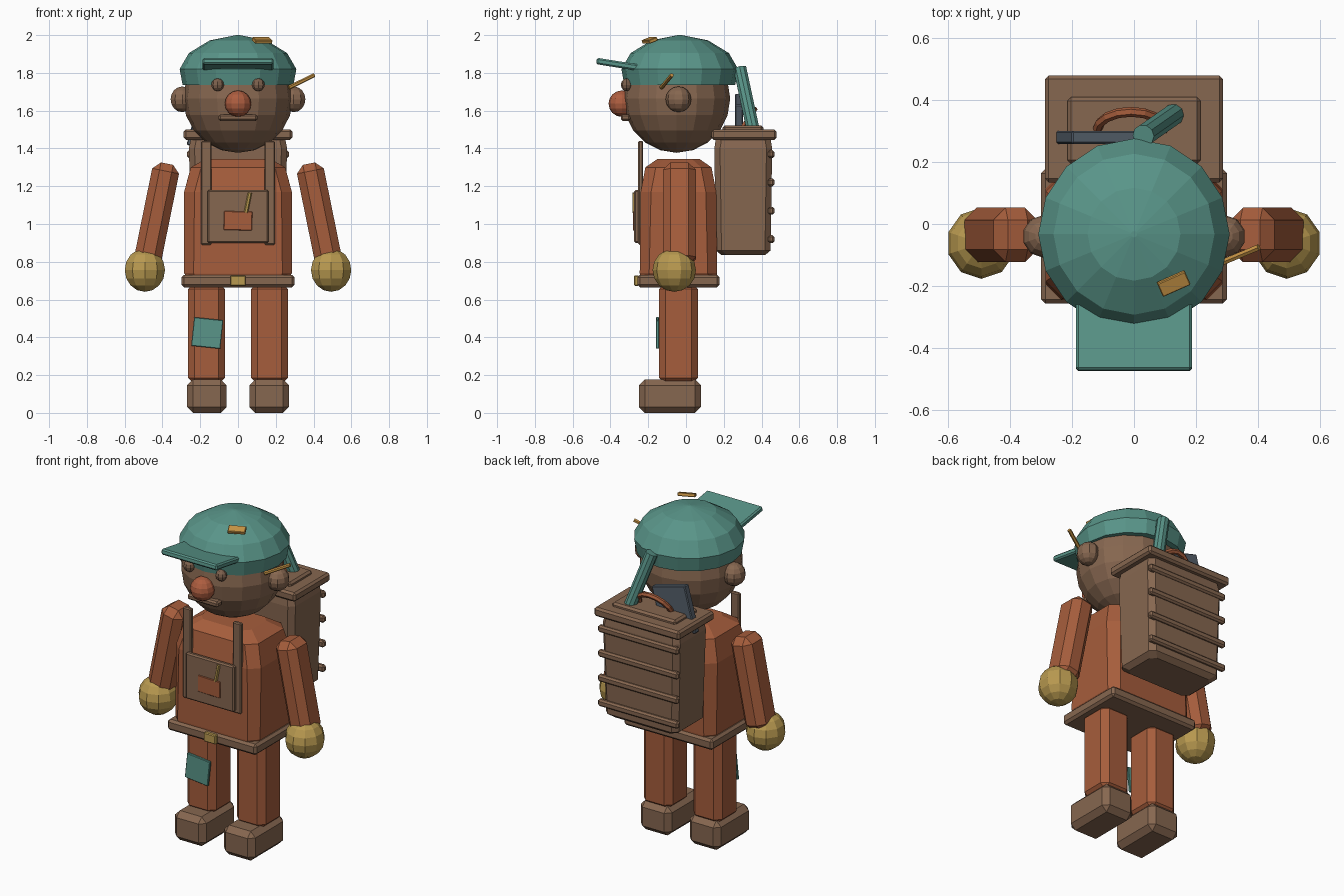
import bpy, bmesh
from math import radians, pi, sin, cos
from mathutils import Vector, Matrix

old = bpy.data.objects.get("Cube")
if old:
    bpy.data.objects.remove(old, do_unlink=True)


def material(name, rgb):
    m = bpy.data.materials.new(name)
    m.use_nodes = True
    m.diffuse_color = (*rgb, 1)
    m.node_tree.nodes["Principled BSDF"].inputs["Base Color"].default_value = (*rgb, 1)
    return m


RUST = material("rust cloth", (0.38, 0.11, 0.045))
RED = material("red nose", (0.42, 0.11, 0.05))
BROWN = material("wood brown", (0.24, 0.135, 0.08))
DARK = material("dark brown", (0.2, 0.115, 0.072))
TEAL = material("teal cloth", (0.1, 0.3, 0.25))
GOLD = material("mustard", (0.48, 0.32, 0.08))
ORANGE = material("yellow tag", (0.58, 0.3, 0.06))
GREY = material("slate grey", (0.09, 0.115, 0.145))


def finish(name, bm, mat, loc=(0, 0, 0), rot=(0, 0, 0), bevel=0):
    """Turn a bmesh into a flat-shaded object with an optional chamfer."""
    bmesh.ops.recalc_face_normals(bm, faces=bm.faces)
    mesh = bpy.data.meshes.new(name)
    bm.to_mesh(mesh)
    bm.free()
    mesh.materials.append(mat)
    ob = bpy.data.objects.new(name, mesh)
    ob.location = loc
    ob.rotation_euler = [radians(a) for a in rot]
    bpy.context.collection.objects.link(ob)
    if bevel:
        mod = ob.modifiers.new("chamfer", 'BEVEL')
        mod.width = bevel
        mod.segments = 1
    return ob


def box(name, mat, loc, size, rot=(0, 0, 0), bevel=0.008):
    bm = bmesh.new()
    bmesh.ops.create_cube(bm, size=1)
    bmesh.ops.scale(bm, vec=size, verts=bm.verts)
    return finish(name, bm, mat, loc, rot, bevel)


def ball(name, mat, loc, radii, segs=16, rings=10):
    bm = bmesh.new()
    bmesh.ops.create_uvsphere(bm, u_segments=segs, v_segments=rings, radius=1)
    bmesh.ops.scale(bm, vec=radii, verts=bm.verts)
    return finish(name, bm, mat, loc)


def rod(name, mat, start, end, radius, sides=8):
    a, b = Vector(start), Vector(end)
    bm = bmesh.new()
    bmesh.ops.create_cone(bm, cap_ends=True, segments=sides, radius1=radius,
                          radius2=radius, depth=(b - a).length)
    turn = (b - a).to_track_quat('Z', 'Y').to_matrix().to_4x4()
    bmesh.ops.transform(bm, matrix=Matrix.Translation((a + b) / 2) @ turn, verts=bm.verts)
    return finish(name, bm, mat)


def loft(name, mat, loops, loc=(0, 0, 0)):
    """Skin a stack of equal-length point loops and cap both ends."""
    bm = bmesh.new()
    rows = [[bm.verts.new(p) for p in loop] for loop in loops]
    n = len(rows[0])
    for low, high in zip(rows, rows[1:]):
        for i in range(n):
            j = (i + 1) % n
            bm.faces.new((low[i], low[j], high[j], high[i]))
    bm.faces.new(rows[0])
    bm.faces.new(rows[-1])
    return finish(name, bm, mat, loc)


def octagon(w, d, c, z):
    """Rectangle with cut corners at height z."""
    return [(x, y, z) for x, y in (
        (w, c - d), (w, d - c), (w - c, d), (c - w, d),
        (-w, d - c), (-w, c - d), (c - w, -d), (w - c, -d))]


BODY_Y = -0.04

# Torso with sloped shoulders
loft("torso", RUST, [octagon(w, d, c, z) for w, d, c, z in (
    (0.25, 0.2, 0.04, 0.68), (0.285, 0.205, 0.05, 0.74), (0.285, 0.2, 0.055, 1.17),
    (0.25, 0.175, 0.055, 1.3), (0.17, 0.11, 0.04, 1.345))], (0, BODY_Y, 0))
box("belt", BROWN, (0, BODY_Y, 0.698), (0.6, 0.435, 0.066), bevel=0.014)
box("belt_buckle", GOLD, (0, -0.262, 0.7), (0.082, 0.026, 0.055), bevel=0.005)

# Paired limbs, ears, eyes and straps
for s, side in ((1, "left"), (-1, "right")):
    box(side + "_leg", RUST, (s * 0.167, BODY_Y, 0.42), (0.195, 0.206, 0.54), bevel=0.035)
    box(side + "_boot", BROWN, (s * 0.165, -0.085, 0.089), (0.21, 0.33, 0.178), bevel=0.032)
    box(side + "_arm", RUST, (s * 0.43, -0.035, 1.05), (0.145, 0.175, 0.55),
        (0, -s * 11.5, 0), 0.04)
    ball(side + "_glove", GOLD, (s * 0.493, -0.062, 0.756), (0.112, 0.115, 0.115), 10, 8)
    ball(side + "_ear", BROWN, (s * 0.295, -0.04, 1.66), (0.065, 0.068, 0.068), 10, 8)
    ball(side + "_eye", DARK, (s * 0.108, -0.315, 1.737), (0.034, 0.03, 0.034), 8, 6)
    box(side + "_strap", BROWN, (s * 0.168, -0.24, 1.165), (0.056, 0.026, 0.55), bevel=0.006)

# Bib with pocket and small pencil, knee patch
box("bib", BROWN, (0, -0.26, 1.04), (0.325, 0.03, 0.28), bevel=0.008)
box("bib_pocket", RUST, (0, -0.275, 1.017), (0.15, 0.012, 0.1), (0, 1.5, 0), 0.003)
rod("bib_pencil", GOLD, (0.042, -0.275, 1.06), (0.063, -0.275, 1.165), 0.011, 6)
box("knee_patch", TEAL, (-0.163, -0.151, 0.423), (0.155, 0.016, 0.152), (0, 6, 0), 0.003)

# Head and face
ball("head", BROWN, (0, -0.05, 1.665), (0.29, 0.284, 0.288))
ball("nose", RED, (0, -0.34, 1.637), (0.07, 0.07, 0.07), 12, 8)
box("mouth", BROWN, (0, -0.32, 1.563), (0.205, 0.05, 0.034), bevel=0.009)

# Cap: lathed dome with a tilted brim
cap_rings = ((0.293, 1.735), (0.309, 1.82), (0.26, 1.905), (0.15, 1.972), (0.01, 2.0))
loft("cap", TEAL, [[(r * cos(i * pi / 8), r * sin(i * pi / 8), z) for i in range(16)]
                   for r, z in cap_rings], (0, -0.033, 0))
box("cap_brim", TEAL, (0, -0.36, 1.845), (0.375, 0.23, 0.034), (-9, 0, 0), 0.008)
box("cap_tag", ORANGE, (0.128, -0.192, 1.972), (0.098, 0.05, 0.02), (20, 0, 24), 0.003)
rod("ear_pencil", ORANGE, (0.27, -0.13, 1.722), (0.403, -0.075, 1.788), 0.011, 6)

# Backpack: tapered crate, lid, raised panel and slats
loft("backpack", BROWN, [octagon(w, d, c, z) for w, d, c, z in (
    (0.215, 0.115, 0.03, 0.835), (0.245, 0.145, 0.03, 0.86),
    (0.26, 0.153, 0.03, 1.4), (0.25, 0.145, 0.03, 1.45))], (0, 0.303, 0))
box("backpack_lid", BROWN, (0, 0.307, 1.473), (0.576, 0.345, 0.055), bevel=0.012)
box("lid_panel", BROWN, (0, 0.302, 1.505), (0.43, 0.215, 0.035), bevel=0.012)
for i in range(4):
    box(f"backpack_slat_{i + 1}", BROWN, (0, 0.451, 0.92 + i * 0.15),
        (0.54, 0.034, 0.042), bevel=0.01)

# Items on the backpack: rolled mat, slate and carry handle
rod("rolled_mat", TEAL, (0.13, 0.355, 1.5), (0.03, 0.285, 1.825), 0.036, 10)
box("slate", GREY, (-0.125, 0.28, 1.525), (0.23, 0.042, 0.28), (0, 15, 0), 0.005)

arc = []
for i in range(9):
    t = pi * i / 8
    rim = []
    for k in range(6):
        r = 0.108 + 0.016 * cos(k * pi / 3)
        rim.append((r * cos(t), 0.016 * sin(k * pi / 3), r * sin(t)))
    arc.append(rim)
handle = loft("carry_handle", RUST, arc, (-0.01, 0.305, 1.515))
handle.rotation_euler.x = radians(-32)
